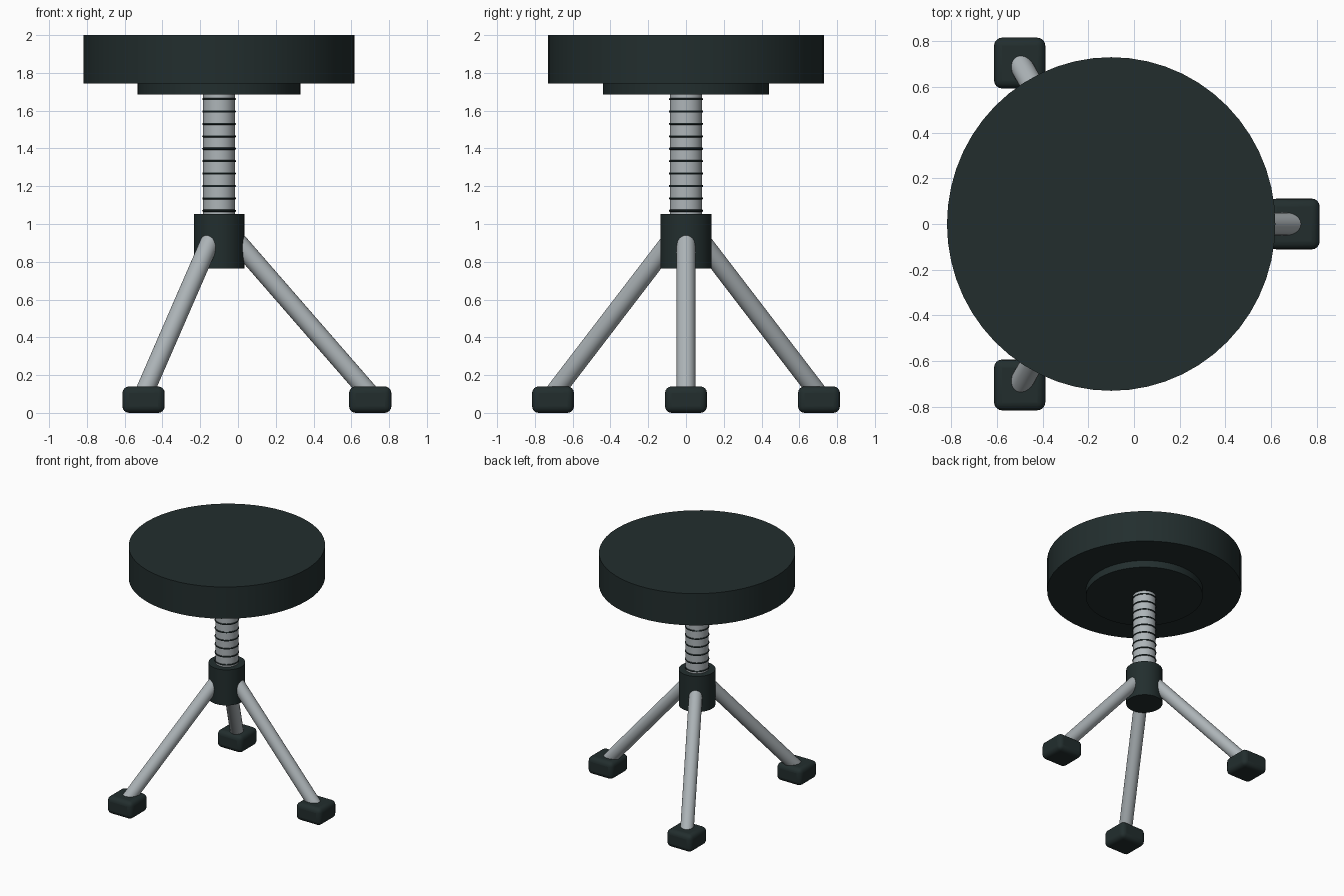
import bpy
import math
from mathutils import Vector

cube = bpy.data.objects.get("Cube")
if cube:
    bpy.data.objects.remove(cube, do_unlink=True)

CENTRE_X = -0.10
STRETCH_Y = 1.016   # the stool is very slightly oval


def make_material(name, rgb, roughness):
    mat = bpy.data.materials.new(name)
    mat.use_nodes = True
    colour = (*rgb, 1)
    mat.diffuse_color = colour
    bsdf = mat.node_tree.nodes["Principled BSDF"]
    bsdf.inputs["Base Color"].default_value = colour
    bsdf.inputs["Roughness"].default_value = roughness
    return mat


dark = make_material("dark green black", (0.016, 0.027, 0.027), 0.6)
metal = make_material("grey metal", (0.42, 0.46, 0.48), 0.4)


def finish(name, mat):
    obj = bpy.context.object
    obj.name = name
    obj.data.materials.append(mat)
    bpy.ops.object.shade_smooth_by_angle(angle=math.radians(35))
    return obj


def disc(name, radius, bottom, top, mat, sides=48):
    """Upright, slightly oval cylinder on the stool's axis."""
    bpy.ops.mesh.primitive_cylinder_add(
        vertices=sides, radius=radius, depth=top - bottom,
        location=(CENTRE_X, 0, (bottom + top) / 2))
    bpy.context.object.scale.y = STRETCH_Y
    return finish(name, mat)


def spoke(angle, reach, z):
    """Point at a given reach from the axis along one leg's direction."""
    return Vector((CENTRE_X + reach * math.cos(angle),
                   reach * math.sin(angle) * STRETCH_Y, z))


# Seat, its mounting plate, the screw post and the hub
disc("seat", 0.718, 1.743, 2.0, dark, 56)
disc("seat_plate", 0.432, 1.686, 1.745, dark)
disc("screw_post", 0.0845, 1.0, 1.69, metal, 32)
disc("hub", 0.134, 0.765, 1.053, dark, 32)

# Thread rings on the post
for i in range(10):
    bpy.ops.mesh.primitive_torus_add(
        major_radius=0.0835, minor_radius=0.006,
        major_segments=32, minor_segments=8,
        location=(CENTRE_X, 0, 1.07 + 0.0657 * i))
    bpy.context.object.scale.y = STRETCH_Y
    finish(f"thread_ring_{i + 1}", dark)

# Three splayed legs, each standing in a rounded block
for side, degrees in (("left", 0), ("back_right", 120), ("front_right", 240)):
    angle = math.radians(degrees)
    upper = spoke(angle, 0.05, 0.96)
    lower = spoke(angle, 0.81, 0.087)
    axis = upper - lower
    bpy.ops.mesh.primitive_cylinder_add(
        vertices=24, radius=0.05, depth=axis.length,
        location=(upper + lower) / 2)
    leg = bpy.context.object
    leg.rotation_euler = axis.to_track_quat("Z", "Y").to_euler()
    finish(f"{side}_leg", metal)

    bpy.ops.mesh.primitive_cube_add(size=1, location=spoke(angle, 0.80, 0.07))
    foot = bpy.context.object
    foot.scale = (0.224, 0.222, 0.14)
    bpy.ops.object.transform_apply(location=False, rotation=False, scale=True)
    foot = finish(f"{side}_foot", dark)
    bevel = foot.modifiers.new("rounding", "BEVEL")
    bevel.width = 0.035
    bevel.segments = 4
